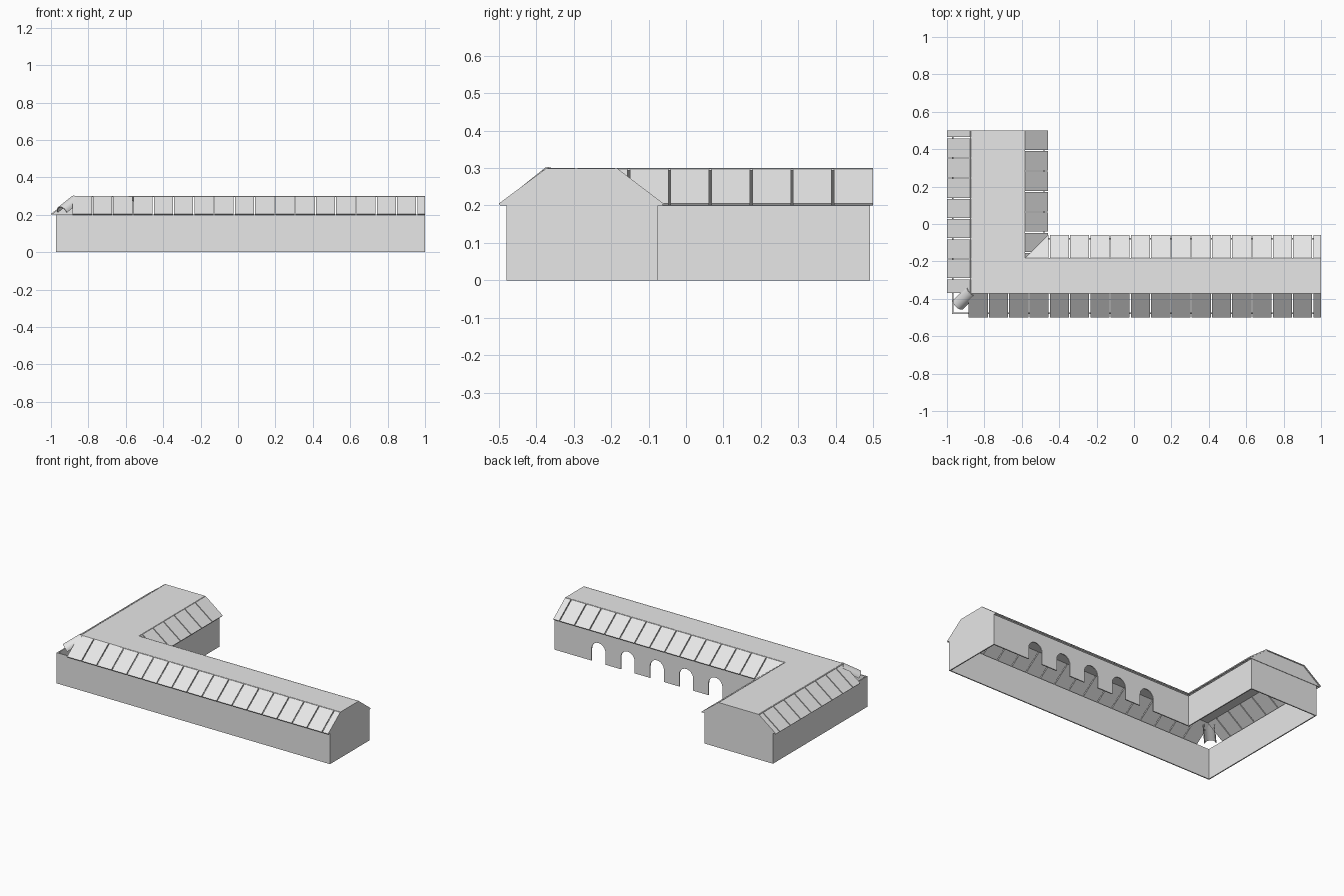
import bpy, bmesh, math
from mathutils import Vector

if "Cube" in bpy.data.objects:
    bpy.data.objects.remove(bpy.data.objects["Cube"])

mat = bpy.data.materials.new("pale grey")
mat.diffuse_color = (0.8, 0.8, 0.8, 1)
mat.use_nodes = True
mat.node_tree.nodes["Principled BSDF"].inputs["Base Color"].default_value = mat.diffuse_color


def prisms(name, parts, clip=None, smooth=False):
    """Object made of polygons, each pushed along a vector; optional clip plane (point, normal)."""
    bm = bmesh.new()
    for pts, push in parts:
        lo = [bm.verts.new(p) for p in pts]
        hi = [bm.verts.new(Vector(p) + Vector(push)) for p in pts]
        n = len(lo)
        bm.faces.new(lo)
        bm.faces.new(hi[::-1])
        for i in range(n):
            j = (i + 1) % n
            bm.faces.new((lo[j], lo[i], hi[i], hi[j]))
    if clip:
        geom = bm.verts[:] + bm.edges[:] + bm.faces[:]
        bmesh.ops.bisect_plane(bm, geom=geom, plane_co=clip[0], plane_no=clip[1], clear_outer=True)
        bmesh.ops.holes_fill(bm, edges=[e for e in bm.edges if e.is_boundary], sides=0)
    bmesh.ops.recalc_face_normals(bm, faces=bm.faces[:])
    me = bpy.data.meshes.new(name)
    bm.to_mesh(me)
    bm.free()
    me.materials.append(mat)
    ob = bpy.data.objects.new(name, me)
    bpy.context.collection.objects.link(ob)
    if smooth:
        bpy.context.view_layer.objects.active = ob
        ob.select_set(True)
        bpy.ops.object.shade_smooth_by_angle(angle=math.radians(35))
        ob.select_set(False)
    return ob


def plate(name, x0, x1, y0, y1, z0, z1):
    pts = [(x0, y0, z0), (x1, y0, z0), (x1, y1, z0), (x0, y1, z0)]
    return prisms(name, [(pts, (0, 0, z1 - z0))])


# Thin outer walls, open underneath
H, T = 0.2, 0.007
XL, XI, XR = -0.972, -0.478, 1.0
YF, YI, YB = -0.48, -0.075, 0.492
plate("front_wall", XL, XR, YF, YF + T, 0, H)
plate("left_wall", XL, XL + T, YF + T, YB, 0, H)
plate("right_end_wall", XR - T, XR, YF + T, YI - T, 0, H)
plate("back_end_wall", XL + T, XI, YB - T, YB, 0, H)
plate("courtyard_side_wall", XI - T, XI, YI - T, YB - T, 0, H)

# Courtyard wall with five round arches
outline = [(XI, 0)]
R, SPRING = 0.05, 0.078
for k in range(5):
    c = -0.16 + 0.211 * k
    outline.append((c - R, 0))
    for i in range(13):
        a = math.pi * (1 - i / 12)
        outline.append((c + R * math.cos(a), SPRING + R * math.sin(a)))
    outline.append((c + R, 0))
outline += [(XR, 0), (XR, H), (XI, H)]
prisms("arched_wall", [([(x, YI - T, z) for x, z in outline], (0, T, 0))])

# Flat roof tops
TOP = 0.3
plate("long_roof_top", -0.585, 1.0, -0.375, -0.182, TOP - 0.006, TOP - 0.001)
plate("short_roof_top", -0.878, -0.583, -0.372, 0.5, TOP - 0.006, TOP - 0.001)

# Gable ends
g = [(-0.495, H), (-0.375, TOP - 0.003), (-0.183, TOP - 0.003), (-0.063, H)]
prisms("right_gable", [([(0.994, y, z) for y, z in g], (0.006, 0, 0))])
g = [(-0.995, H), (-0.875, TOP - 0.003), (-0.585, TOP - 0.003), (-0.465, H)]
prisms("back_gable", [([(x, YB - 0.003, z) for x, z in g], (0, 0.006, 0))])


# Sloping roof panels with narrow gaps
def panels(name, along_x, edges, eave, ridge, clip=None):
    s = 1 if ridge > eave else -1
    d = Vector((ridge - eave, TOP - 0.205)).normalized()
    n = Vector((s * d.y, -abs(d.x))) * 0.007
    sec = [(eave, 0.205), (ridge, TOP), (ridge + n.x, TOP + n.y), (eave + n.x, 0.205 + n.y)]
    parts = []
    for a, b in zip(edges, edges[1:]):
        a, b = a + 0.003, b - 0.003
        if along_x:
            parts.append(([(a, o, z) for o, z in sec], (b - a, 0, 0)))
        else:
            parts.append(([(o, a, z) for o, z in sec], (0, b - a, 0)))
    prisms(name, parts, clip)


long_edges = [-0.887 + 0.1084 * i for i in range(18)] + [1.003]
valley = (-0.46, -0.06, 0)
panels("front_roof_panels", True, long_edges, -0.5, -0.372)
panels("courtyard_long_roof_panels", True, [-0.59] + long_edges[4:], -0.06, -0.185,
       (valley, (-1, 1, 0)))
panels("left_roof_panels", False, [-0.372, -0.293] + [-0.187 + 0.108 * i for i in range(7)] + [0.503],
       -1.0, -0.873)
panels("courtyard_short_roof_panels", False, [-0.185, -0.153] + [-0.044 + 0.109 * i for i in range(5)] + [0.503],
       -0.46, -0.586, (valley, (1, -1, 0)))

# Curved ridge tile over the open corner
axis = Vector((1, 1, 0.8)).normalized()
side = Vector((1, -1, 0)).normalized()
up = side.cross(axis)
up = up if up.z > 0 else -up
start = Vector((-0.94, -0.43, 0.212))
arc = [math.pi * i / 10 for i in range(11)]
ring = [(0.036, a) for a in arc] + [(0.031, a) for a in reversed(arc)]
prisms("corner_ridge_tile",
       [([start + side * r * math.cos(a) + up * r * math.sin(a) for r, a in ring], axis * 0.12)],
       smooth=True)
